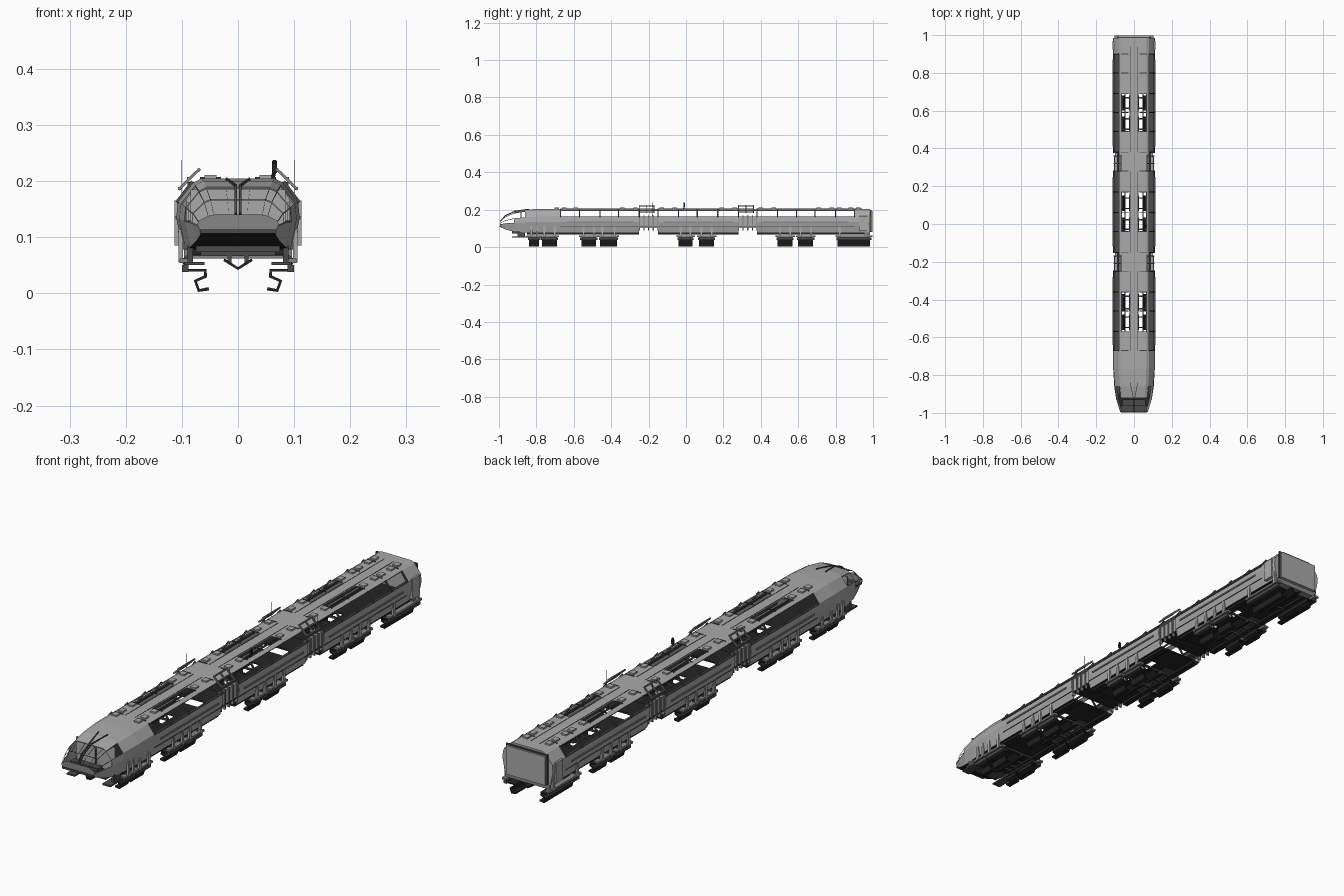
import bpy, bmesh
from mathutils import Vector, Matrix

cube = bpy.data.objects.get("Cube")
if cube:
    bpy.data.objects.remove(cube, do_unlink=True)


def material(name, value):
    mat = bpy.data.materials.new(name)
    mat.use_nodes = True
    colour = (value, value, value, 1)
    mat.diffuse_color = colour
    shader = next(n for n in mat.node_tree.nodes if n.type == "BSDF_PRINCIPLED")
    shader.inputs["Base Color"].default_value = colour
    return mat


light = material("light grey", 0.4)
middle = material("middle grey", 0.24)
dark = material("dark grey", 0.07)
black = material("near black", 0.018)


def finish(bm, name, mats, mirror=False, thickness=0, offset=-1):
    mesh = bpy.data.meshes.new(name)
    bm.to_mesh(mesh)
    bm.free()
    obj = bpy.data.objects.new(name, mesh)
    bpy.context.collection.objects.link(obj)
    for mat in mats:
        mesh.materials.append(mat)
    if mirror:
        obj.modifiers.new("mirror", "MIRROR")
    if thickness:
        shell = obj.modifiers.new("thickness", "SOLIDIFY")
        shell.thickness = thickness
        shell.offset = offset
    return obj


def add_box(bm, x0, x1, y0, y1, z0, z1):
    centre = Vector((x0 + x1, y0 + y1, z0 + z1)) / 2
    size = Matrix.Diagonal((x1 - x0, y1 - y0, z1 - z0, 1))
    bmesh.ops.create_cube(bm, size=1, matrix=Matrix.Translation(centre) @ size)


def add_beam(bm, start, end, width):
    start, end = Vector(start), Vector(end)
    along = end - start
    turn = along.to_track_quat("Z", "Y").to_matrix().to_4x4()
    size = Matrix.Diagonal((width, width, along.length, 1))
    bmesh.ops.create_cube(bm, size=1, matrix=Matrix.Translation((start + end) / 2) @ turn @ size)


def boxes(name, mat, items, mirror=True):
    bm = bmesh.new()
    for item in items:
        add_box(bm, *item)
    return finish(bm, name, [mat], mirror)


def beams(name, mat, items, width, mirror=True):
    bm = bmesh.new()
    for start, end in items:
        add_beam(bm, start, end, width)
    return finish(bm, name, [mat], mirror)


def ribbons(name, mat, path, spans, thickness):
    # bent plate: a path in x and z drawn along y
    bm = bmesh.new()
    for y0, y1 in spans:
        rows = [[bm.verts.new((x, y, z)) for x, z in path] for y in (y0, y1)]
        for i in range(len(path) - 1):
            bm.faces.new((rows[0][i], rows[1][i], rows[1][i + 1], rows[0][i + 1]))
    return finish(bm, name, [mat], True, thickness, 0)


# Hull: half cross-section from keel to roof centre, lofted along the train
BOTTOM, TOP = 0.078, 0.205
profile = [(0, BOTTOM), (0.025, BOTTOM), (0.065, BOTTOM), (0.098, BOTTOM), (0.105, 0.11),
           (0.11, 0.135), (0.107, 0.163), (0.08, 0.197), (0.065, TOP), (0.025, TOP), (0, TOP)]
FLOOR_SLOT, WINDOW, ROOF_SLOT = 1, 6, 8
nose = [(-0.995, 0.66, 0.108, 0.14), (-0.965, 0.75, 0.094, 0.168), (-0.92, 0.87, 0.082, 0.189),
        (-0.86, 0.95, BOTTOM, 0.2), (-0.77, 1, BOTTOM, TOP)]
ribs = [-0.67, -0.57, -0.46, -0.36, -0.25, -0.15, -0.04, 0.06, 0.17, 0.28,
        0.38, 0.49, 0.59, 0.69, 0.8, 0.9]
gaps = [(-0.25, -0.15), (0.28, 0.38)]
openings = [(-0.57, -0.36), (-0.04, 0.17), (0.49, 0.69)]
stations = nose + [(y, 1, BOTTOM, TOP) for y in ribs + [0.985]]


def within(y, spans):
    return any(a < y < b for a, b in spans)


bm = bmesh.new()
rings = []
for y, wide, low, high in stations:
    rings.append([bm.verts.new((x * wide, y, low + (z - BOTTOM) / (TOP - BOTTOM) * (high - low)))
                  for x, z in profile])
panes, holes = [], []
for front, back in zip(rings, rings[1:]):
    y = (front[0].co.y + back[0].co.y) / 2
    for i in range(len(profile) - 1):
        face = bm.faces.new((front[i], back[i], back[i + 1], front[i + 1]))
        face.material_index = 2 if i < 3 else 0
        if within(y, gaps):
            if i < 7:
                holes.append(face)
        elif i == WINDOW and -0.67 < y < 0.9:
            panes.append(face)
        elif i in (FLOOR_SLOT, ROOF_SLOT) and within(y, openings):
            holes.append(face)
        elif 5 <= i and y < -0.93 or i == WINDOW and y < -0.88:
            panes.append(face)
bm.faces.new(rings[0]).material_index = 1
bm.faces.new(list(reversed(rings[-1])))
for face in panes:
    face.material_index = 1
bmesh.ops.inset_individual(bm, faces=panes, thickness=0.004)
bmesh.ops.delete(bm, geom=panes + holes, context="FACES")
finish(bm, "hull", [light, middle, black], True, 0.003)

# Cab interior and nose trim
boxes("cab_bulkhead", light, [(0.004, 0.085, -0.885, -0.88, 0.09, 0.185)])
boxes("cab_console", dark, [(0, 0.06, -0.96, -0.93, 0.1, 0.125)])
beams("nose_pillar", dark, [((0.004, -0.99, 0.142), (0.004, -0.965, 0.17)),
                            ((0.004, -0.965, 0.17), (0.004, -0.92, 0.19)),
                            ((0.004, -0.92, 0.192), (0.02, -0.84, 0.203))], 0.004)
boxes("nose_skirt", dark, [(0, 0.075, -0.93, -0.87, 0.074, 0.084),
                           (0, 0.068, -0.998, -0.96, 0.107, 0.114)])

# Carriage joints: open-sided tunnels
tunnel, tunnel_base, bellows = [], [], []
for a, b in gaps:
    tunnel.append((0.088, 0.1, a, b, 0.11, 0.163))
    tunnel_base.append((0, 0.1, a, b, 0.104, 0.11))
    bellows += [(0.092, 0.104, a + k * (b - a) / 4 - 0.003, a + k * (b - a) / 4 + 0.003, 0.09, 0.168)
                for k in range(5)]
boxes("joint_wall", light, tunnel)
boxes("joint_floor", black, tunnel_base)
boxes("joint_bellows", middle, bellows)

# Raised guard frames above the joints
guards = []
for a, b in gaps:
    b -= 0.02
    for x, z in ((0.104, 0.187), (0.088, 0.205), (0.07, 0.22)):
        guards.append(((x, a, z), (x, b, z)))
    for y in (a, (a + b) / 2, b):
        guards.append(((0.106, y, 0.185), (0.068, y, 0.222)))
beams("joint_guard", middle, guards, 0.005)
beams("aerial", dark, [((0.1, a + 0.07, 0.165), (0.1, a + 0.07, 0.238)) for a, b in gaps], 0.001)

# Window posts, roof bands and hatches
cabins = [(-0.67, -0.25), (-0.15, 0.28), (0.38, 0.9)]
beams("window_post", dark, [((0.109, y, 0.162), (0.081, y, 0.199)) for y in ribs], 0.006)
boxes("roof_band", dark, [(0.03, 0.068, y - 0.002, y + 0.002, 0.204, 0.207) for y in ribs])
boxes("roof_hatch", light, [(0.038, 0.06, y + s - 0.012, y + s + 0.012, 0.203, 0.211)
                            for y in ribs for s in (-0.02, 0.02)
                            if not within(y + s, gaps + openings)])
boxes("roof_groove", dark, [(0.019, 0.021, a, b, 0.204, 0.206)
                            for a, b in cabins[:2] + [(0.38, 0.94)]])
boxes("slot_rail", dark, [(0.046, 0.05, a, b, 0.198, 0.204) for a, b in openings])

# Side benches, mouldings and handrails
boxes("bench", dark, [(0.07, 0.102, a, b, 0.115, 0.13) for a, b in cabins])
boxes("side_moulding", dark, [(0.1, 0.109, a, b, 0.16, 0.164) for a, b in cabins]
      + [(0.1, 0.1065, a, b, 0.108, 0.111) for a, b in cabins])
boxes("side_rail", middle, [(0.108, 0.113, a + 0.03, b - 0.03, 0.132, 0.138) for a, b in cabins])

# Running gear: hooked shoes hung in pairs
shoes = [(-0.84, -0.785), (-0.77, -0.69), (-0.56, -0.48), (-0.46, -0.37), (-0.04, 0.035),
         (0.07, 0.15), (0.49, 0.57), (0.6, 0.68), (0.81, 0.985)]
hook = [(0.095, 0.055), (0.093, 0.041), (0.058, 0.041), (0.058, 0.03),
        (0.076, 0.022), (0.07, 0.005), (0.052, 0.008)]
ribbons("hooked_shoe", black, hook, shoes, 0.006)
ribbons("centre_guide", black, [(0, 0.044), (0.025, 0.06)], shoes, 0.005)
boxes("shoe_frame", middle, [(0.084, 0.104, a - 0.012, b + 0.012, 0.054, 0.062) for a, b in shoes])
boxes("shoe_fender", dark, [(0.088, 0.1, a - 0.006, b + 0.006, 0.038, 0.05) for a, b in shoes])
struts, crossbars = [], []
for a, b in shoes:
    for y in (a + 0.012, b - 0.012):
        struts.append((0.098, 0.106, y - 0.006, y + 0.006, 0.055, 0.115))
        crossbars += [((0, y, 0.07), (0.083, y, 0.07)), ((0.083, y, 0.07), (0.1, y, 0.056)),
                      ((0.015, y, 0.053), (0.015, y, 0.072))]
boxes("shoe_strut", light, struts)
beams("shoe_crossbar", dark, crossbars, 0.007)
boxes("front_runner", dark, [(0.06, 0.095, -0.93, -0.69, 0.05, 0.056),
                             (0.08, 0.09, -0.9, -0.86, 0.05, 0.085)])
boxes("keel_beam", black, [(0.066, 0.09, a, b, 0.068, 0.078)
                           for a, b in [(-0.85, -0.25), (-0.15, 0.28), (0.38, 0.97)]])

# Tail: side columns, end panel and lower sill
boxes("tail_column", light, [(0.1, 0.113, 0.925, 0.97, 0.085, 0.165)])
boxes("tail_panel", light, [(0, 0.085, 0.985, 0.998, 0.08, 0.193)])
boxes("tail_rim", dark, [(0, 0.09, 0.984, 0.991, 0.192, 0.198),
                         (0.085, 0.09, 0.984, 0.991, 0.08, 0.194)])
boxes("tail_sill", middle, [(0, 0.096, 0.955, 0.985, 0.062, 0.08)])

# Small lookout standing on the roof
bm = bmesh.new()
add_beam(bm, (0.062, -0.012, TOP), (0.065, -0.01, 0.218), 0.005)
add_beam(bm, (0.065, -0.01, 0.214), (0.065, -0.01, 0.23), 0.009)
bmesh.ops.create_icosphere(bm, subdivisions=2, radius=0.005,
                           matrix=Matrix.Translation((0.065, -0.01, 0.233)))
finish(bm, "lookout", [black])
